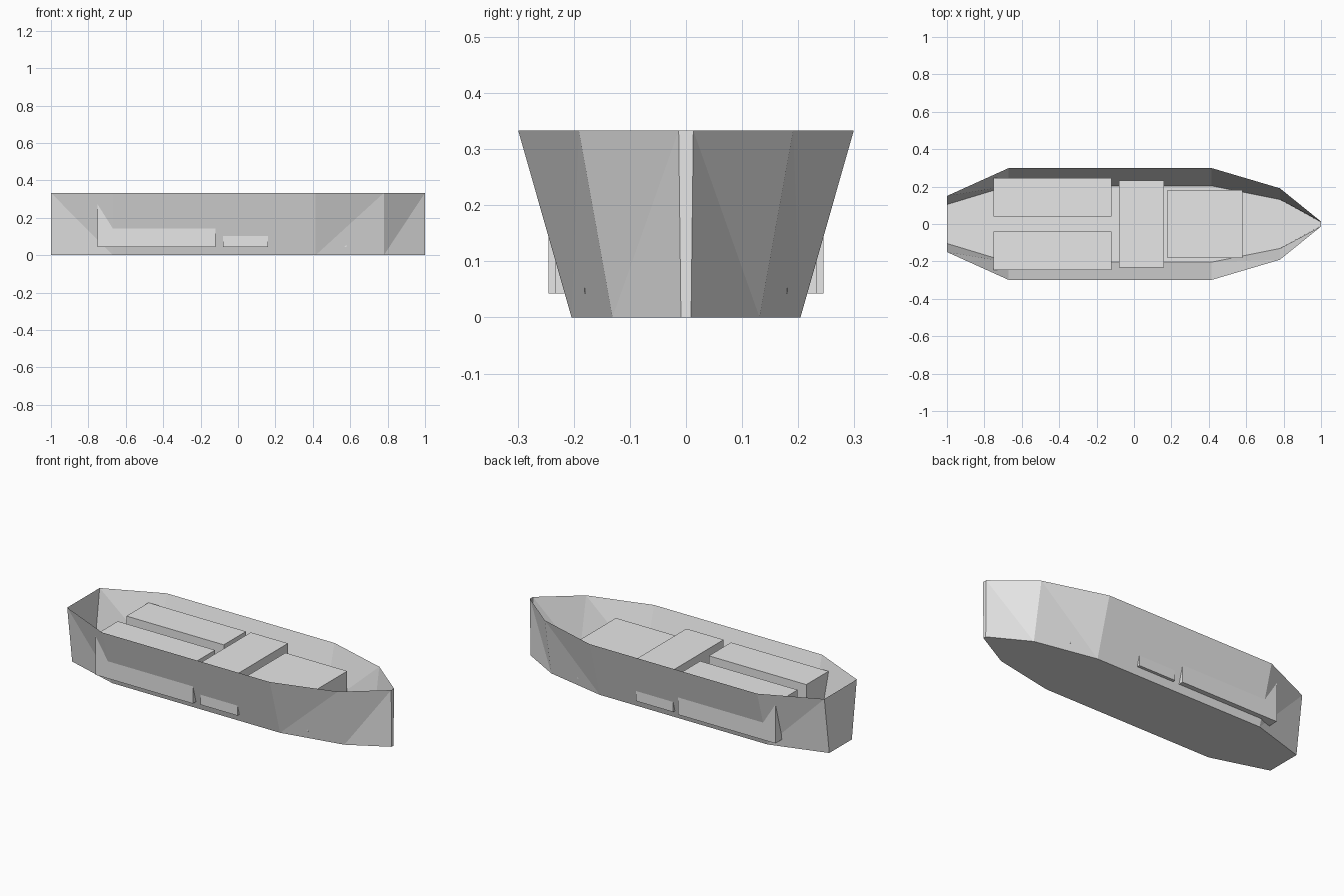
import bpy, bmesh

if "Cube" in bpy.data.objects:
    bpy.data.objects.remove(bpy.data.objects["Cube"])

grey = bpy.data.materials.new("light_grey")
grey.diffuse_color = (0.8, 0.8, 0.8, 1)
grey.use_nodes = True
grey.node_tree.nodes["Principled BSDF"].inputs["Base Color"].default_value = grey.diffuse_color


def add_object(name, bm):
    mesh = bpy.data.meshes.new(name)
    bm.to_mesh(mesh)
    bm.free()
    mesh.materials.append(grey)
    obj = bpy.data.objects.new(name, mesh)
    bpy.context.collection.objects.link(obj)
    return obj


def box(name, x0, x1, y0, y1, z0, z1):
    bm = bmesh.new()
    bmesh.ops.create_cube(bm, size=1)
    for v in bm.verts:
        v.co = ((x0 + x1) / 2 + v.co.x * (x1 - x0),
                (y0 + y1) / 2 + v.co.y * (y1 - y0),
                (z0 + z1) / 2 + v.co.z * (z1 - z0))
    return add_object(name, bm)


# Hull: open shell through stations (x, half width at rim, half width at floor)
HEIGHT = 0.333
stations = [(-1, 0.15, 0.104), (-0.67, 0.299, 0.204), (0.415, 0.299, 0.204),
            (0.78, 0.191, 0.131), (1, 0.013, 0.009)]
bm = bmesh.new()
rim, floor = {}, {}
for side in (-1, 1):
    rim[side] = [bm.verts.new((x, side * t, HEIGHT)) for x, t, b in stations]
    floor[side] = [bm.verts.new((x, side * b, 0)) for x, t, b in stations]
    t, b = rim[side], floor[side]
    # Side planking, with the crease of each panel falling towards midships
    for i in range(len(stations) - 1):
        if i == 0:
            tris = [(b[0], b[1], t[0]), (b[1], t[1], t[0])]
        else:
            tris = [(b[i], b[i + 1], t[i + 1]), (b[i], t[i + 1], t[i])]
        for tri in tris:
            bm.faces.new(tri if side < 0 else tri[::-1])
# Floor, transom and narrow stem
bm.faces.new(floor[1] + floor[-1][::-1])
bm.faces.new((floor[1][0], floor[-1][0], rim[-1][0], rim[1][0]))
bm.faces.new((floor[-1][-1], floor[1][-1], rim[1][-1], rim[-1][-1]))
add_object("hull", bm)

# Seats inside the hull
BASE = 0.043
box("right_bench", -0.75, -0.12, -0.245, -0.04, BASE, 0.278)
box("left_bench", -0.75, -0.12, 0.04, 0.245, BASE, 0.278)
box("middle_thwart", -0.08, 0.16, -0.233, 0.233, BASE, 0.288)
box("bow_seat", 0.18, 0.58, -0.181, 0.181, BASE, 0.258)
